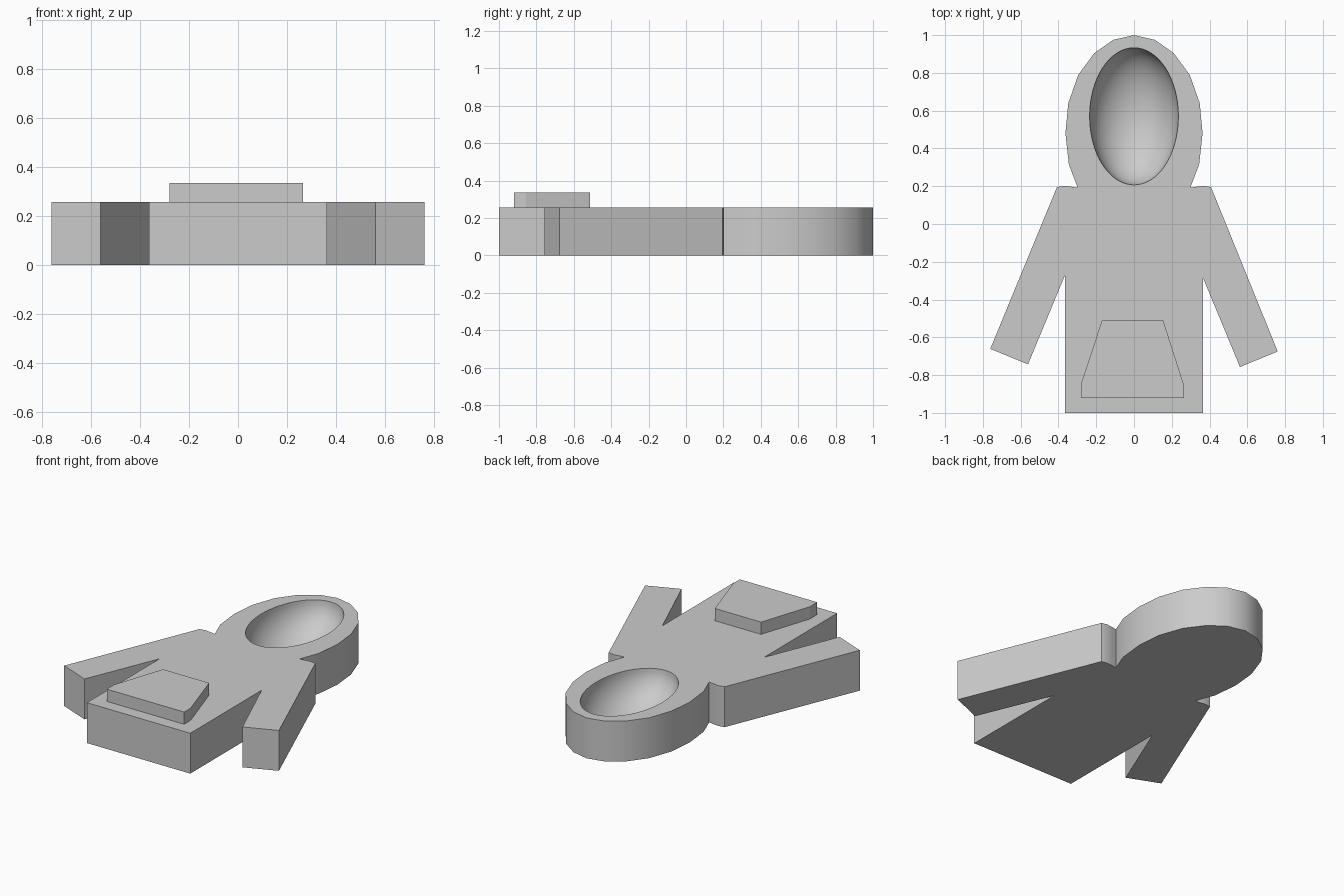
import bpy, bmesh, math

cube = bpy.data.objects.get("Cube")
if cube:
    bpy.data.objects.remove(cube, do_unlink=True)

grey = bpy.data.materials.new("light grey")
GREY = (0.6, 0.6, 0.6, 1)
grey.diffuse_color = GREY
grey.use_nodes = True
grey.node_tree.nodes["Principled BSDF"].inputs["Base Color"].default_value = GREY


def slab(name, outline, z0, z1):
    """Extrude a flat outline from z0 up to z1."""
    bm = bmesh.new()
    face = bm.faces.new([bm.verts.new((x, y, z0)) for x, y in outline])
    top = bmesh.ops.extrude_face_region(bm, geom=[face])["geom"]
    bmesh.ops.translate(bm, vec=(0, 0, z1 - z0),
                        verts=[g for g in top if isinstance(g, bmesh.types.BMVert)])
    bmesh.ops.recalc_face_normals(bm, faces=bm.faces)
    mesh = bpy.data.meshes.new(name)
    bm.to_mesh(mesh)
    bm.free()
    mesh.materials.append(grey)
    obj = bpy.data.objects.new(name, mesh)
    bpy.context.collection.objects.link(obj)
    return obj


def half_outline(drop):
    """Hood, shoulder, sleeve and hem of one side, from the hood down."""
    hood = [(0.11, 0.975), (0.21, 0.905), (0.295, 0.79), (0.348, 0.64),
            (0.363, 0.48), (0.345, 0.315), (0.298, 0.192)]
    shoulder = [(0.33, 0.197), (0.37, 0.202), (0.408, 0.195)]
    sleeve = [(0.761, -0.668 - drop), (0.561, -0.75 - drop), (0.364, -0.275 - drop)]
    return hood + shoulder + sleeve + [(0.364, -1)]


# Sweatshirt body with hood and sleeves
left = half_outline(0.007)
right = [(-x, y) for x, y in reversed(half_outline(-0.007))]
body = slab("hooded_body", [(0, 1)] + left + right, 0, 0.257)

# Bowl-shaped face opening
bpy.ops.mesh.primitive_uv_sphere_add(segments=64, ring_count=32, radius=1,
                                     location=(0, 0.57, 0.257))
cutter = bpy.context.object
cutter.name = "face_opening_cutter"
cutter.scale = (0.235, 0.363, 0.23)
cutter.hide_render = True
cutter.data.materials.append(grey)
cut = body.modifiers.new("face_opening", 'BOOLEAN')
cut.operation = 'DIFFERENCE'
cut.solver = 'EXACT'
cut.object = cutter
bpy.ops.object.select_all(action='DESELECT')
body.select_set(True)
bpy.context.view_layer.objects.active = body
bpy.ops.object.modifier_apply(modifier=cut.name)
bpy.data.objects.remove(cutter, do_unlink=True)
bpy.ops.object.shade_smooth_by_angle(angle=math.radians(32))

# Raised front pocket
slab("front_pocket", [(-0.28, -0.92), (0.265, -0.92), (0.265, -0.855),
                      (0.155, -0.512), (-0.17, -0.512), (-0.28, -0.845)], 0.25, 0.335)
